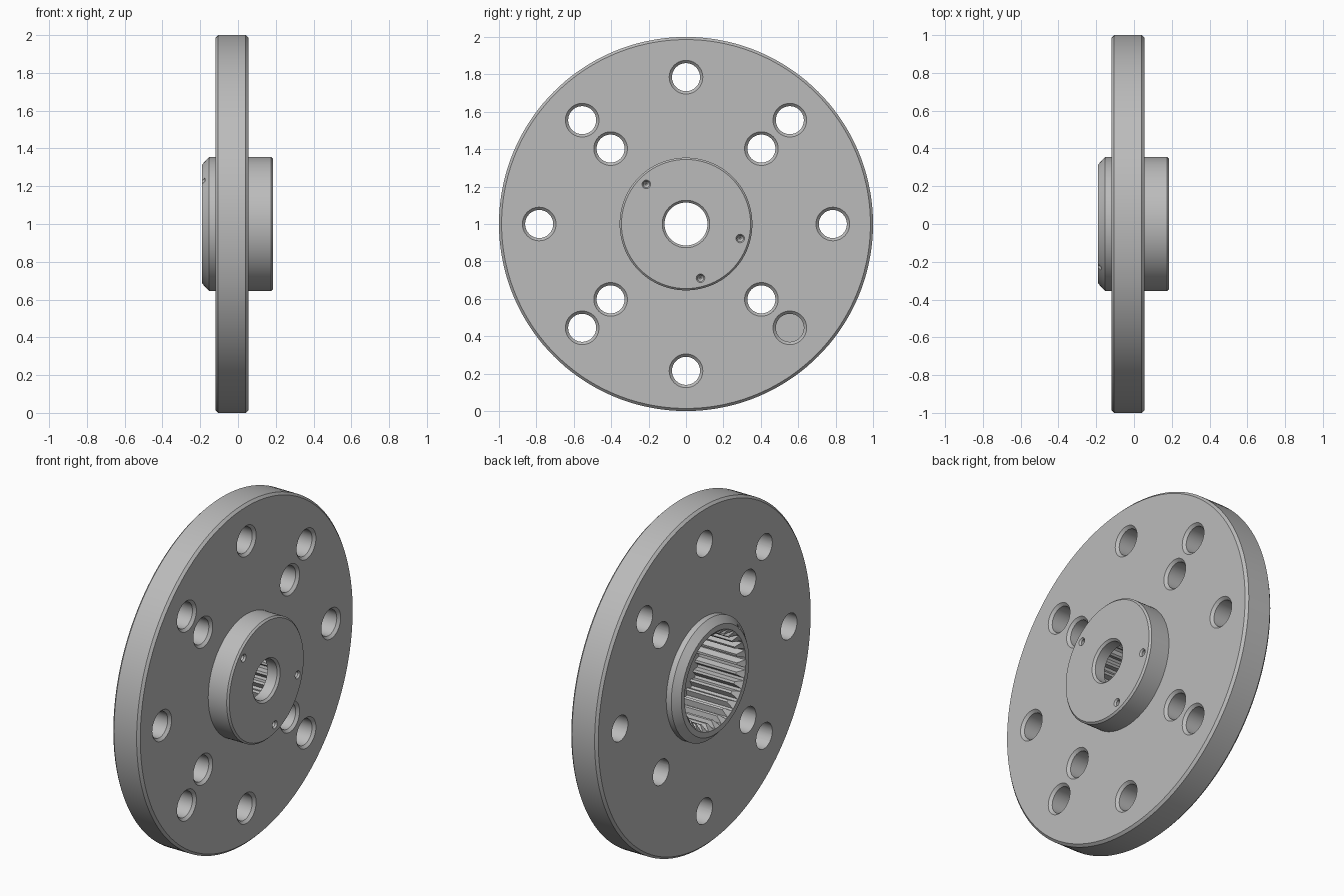
import bpy, bmesh
from math import sin, cos, radians, tau

old = bpy.data.objects.get("Cube")
if old:
    bpy.data.objects.remove(old, do_unlink=True)

steel = bpy.data.materials.new("grey steel")
steel.use_nodes = True
GREY = (0.5, 0.5, 0.5, 1)
steel.diffuse_color = GREY
steel.node_tree.nodes["Principled BSDF"].inputs["Base Color"].default_value = GREY


def turned(name, profile, segments=48, y=0, z=0, teeth=(0,)):
    """Solid turned about the x axis from (x, radius) points; teeth adds a repeating radius offset."""
    bm = bmesh.new()
    rings = []
    for x, r in profile:
        ring = []
        for i in range(segments):
            a = tau * i / segments
            rr = r + teeth[i % len(teeth)]
            ring.append(bm.verts.new((x, y + rr * cos(a), 1 + z + rr * sin(a))))
        rings.append(ring)
    for a, b in zip(rings, rings[1:]):
        for i in range(segments):
            j = (i + 1) % segments
            bm.faces.new((a[i], a[j], b[j], b[i]))
    bm.faces.new(rings[0])
    bm.faces.new(rings[-1])
    bmesh.ops.recalc_face_normals(bm, faces=bm.faces)
    mesh = bpy.data.meshes.new(name)
    bm.to_mesh(mesh)
    bm.free()
    mesh.materials.append(steel)
    obj = bpy.data.objects.new(name, mesh)
    bpy.context.collection.objects.link(obj)
    return obj


# Disc with a hub on both sides
BACK, FACE, HUB_BACK, HUB_FACE = -0.12, 0.055, -0.19, 0.185
DISC, HUB, EDGE = 1.0, 0.355, 0.014
flange = turned("flange", [
    (HUB_BACK, 0.315), (-0.153, HUB), (BACK, HUB),
    (BACK, DISC - EDGE), (BACK + EDGE, DISC), (FACE - EDGE, DISC), (FACE, DISC - EDGE),
    (FACE, HUB), (HUB_FACE - 0.01, HUB), (HUB_FACE, HUB - 0.01)], 144)

cutters = []

# Splined socket open to the back, with a bevelled mouth
cutters.append(turned("spline_cutter", [(-0.3, 0.25), (0.11, 0.25)], 120,
                      teeth=(0, 0, 0.032, 0.032)))
cutters.append(turned("mouth_cutter", [(-0.2, 0.294), (-0.155, 0.249)], 96))

# Centre bore through the hub face
cutters.append(turned("bore_cutter", [
    (0.05, 0.115), (HUB_FACE - 0.012, 0.115), (HUB_FACE, 0.127), (0.3, 0.127)], 64))


# Bolt holes, countersunk on the hub face side
def bolt_hole(radius, degrees):
    a = radians(degrees)
    cutters.append(turned("bolt_cutter", [
        (-0.3, 0.075), (FACE - 0.015, 0.075), (FACE, 0.09), (0.3, 0.09)],
        40, radius * cos(a), radius * sin(a)))


for k in range(8):
    bolt_hole(0.785, 45 * k)
for k in range(4):
    bolt_hole(0.57, 45 + 90 * k)

# Small drilled holes in the hub face
for degrees in (135, -15, -75):
    a = radians(degrees)
    cutters.append(turned("pin_cutter", [(0.125, 0.004), (0.14, 0.016), (0.175, 0.016),
                                         (HUB_FACE, 0.023), (0.25, 0.023)],
                          20, 0.3 * cos(a), 0.3 * sin(a)))

# Index mark on the back rim
a = radians(135)
cutters.append(turned("mark_cutter", [(-0.25, 0.014), (-0.175, 0.014)], 16,
                      0.325 * cos(a), 0.325 * sin(a)))

# Cut everything out of the body
bpy.ops.object.select_all(action="DESELECT")
bpy.context.view_layer.objects.active = flange
flange.select_set(True)
for cutter in cutters:
    cutter.hide_render = True
    mod = flange.modifiers.new("cut", "BOOLEAN")
    mod.operation = "DIFFERENCE"
    mod.solver = "EXACT"
    mod.object = cutter
    bpy.ops.object.modifier_apply(modifier=mod.name)
    bpy.data.objects.remove(cutter, do_unlink=True)

bpy.ops.object.shade_smooth_by_angle(angle=radians(25))
